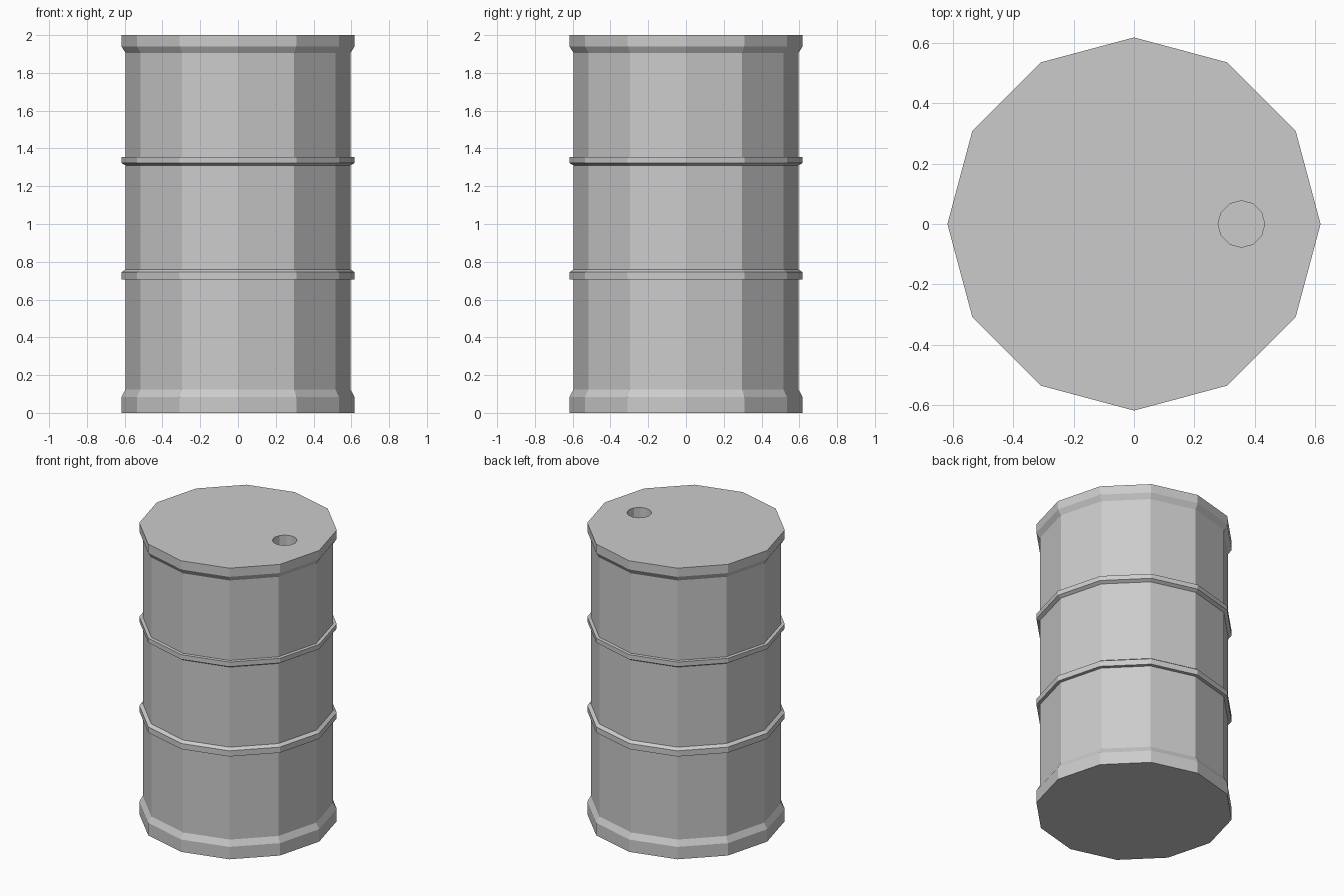
import bpy, bmesh
from math import cos, sin, pi

if "Cube" in bpy.data.objects:
    bpy.data.objects.remove(bpy.data.objects["Cube"])

SIDES = 12
BODY, RIM = 0.595, 0.617

# Side profile (radius, height): base flare, two hoops, top lip
profile = [
    (RIM, 0.0), (RIM, 0.085), (BODY, 0.125),
    (BODY, 0.705), (RIM, 0.706), (RIM, 0.745), (BODY, 0.76),
    (BODY, 1.31), (RIM, 1.323), (RIM, 1.355), (BODY, 1.356),
    (BODY, 1.905), (RIM, 1.94), (RIM, 2.0),
]


def lathe(name, points, sides, centre_x=0.0):
    """Closed, capped, flat-sided solid from a radius/height profile."""
    bm = bmesh.new()
    rings = [[bm.verts.new((centre_x + r * cos(2 * pi * i / sides),
                            r * sin(2 * pi * i / sides), z))
              for i in range(sides)] for r, z in points]
    for low, high in zip(rings, rings[1:]):
        for i in range(sides):
            j = (i + 1) % sides
            bm.faces.new((low[i], low[j], high[j], high[i]))
    bm.faces.new(rings[0][::-1])
    bm.faces.new(rings[-1])
    mesh = bpy.data.meshes.new(name)
    bm.to_mesh(mesh)
    bm.free()
    obj = bpy.data.objects.new(name, mesh)
    bpy.context.collection.objects.link(obj)
    return obj


# Drum shell
drum = lathe("drum_body", profile, SIDES)

# Filler hole sunk into the lid
cutter = lathe("filler_hole_cutter", [(0.077, 1.9), (0.077, 2.1)], SIDES, 0.355)
cutter.hide_render = True
cutter.display_type = 'WIRE'

hole = drum.modifiers.new("filler_hole", 'BOOLEAN')
hole.operation = 'DIFFERENCE'
hole.solver = 'EXACT'
hole.object = cutter

bpy.context.view_layer.objects.active = drum
bpy.ops.object.modifier_apply(modifier=hole.name)
bpy.data.objects.remove(cutter)
